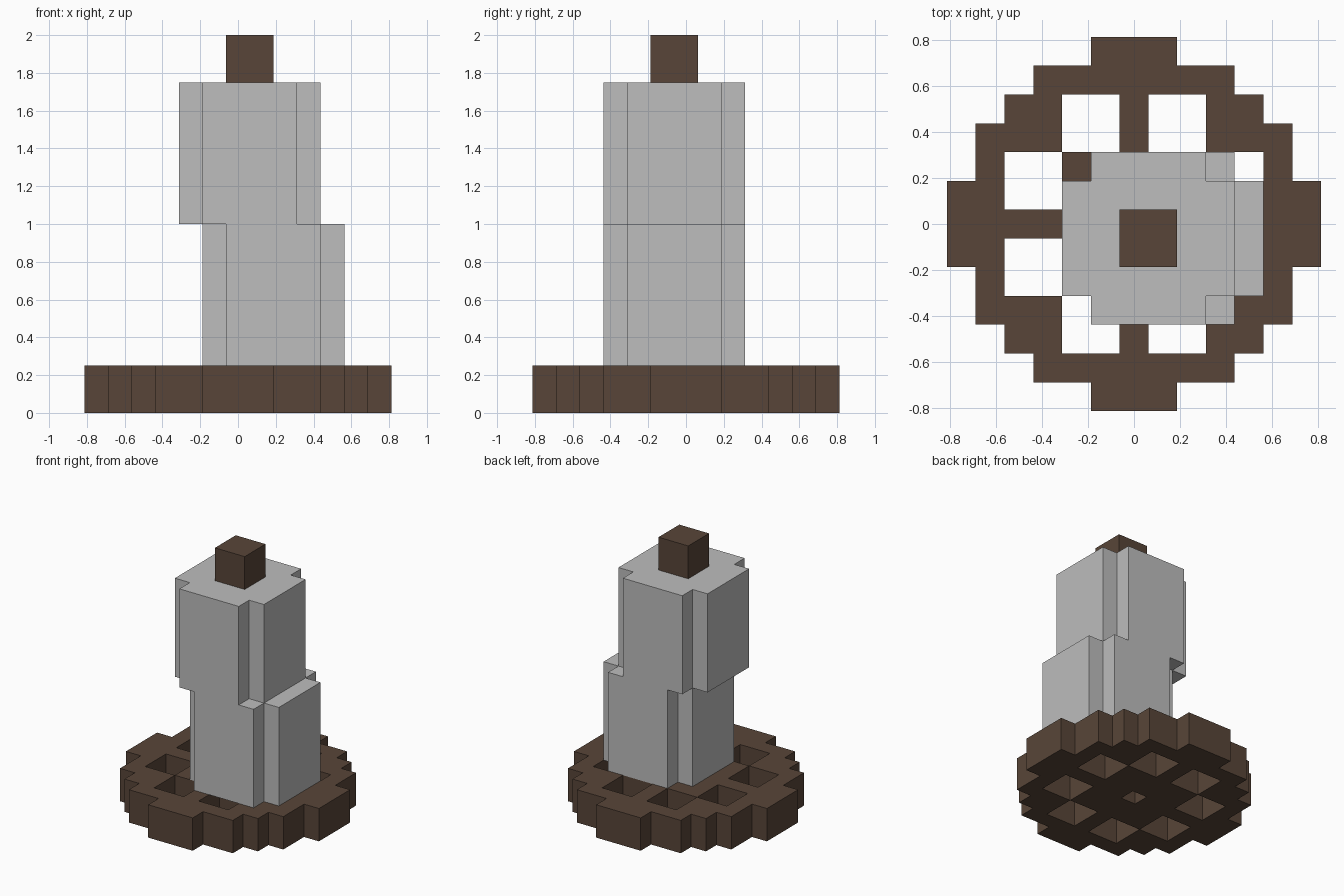
import bpy
import bmesh

CELL = 0.125  # the model sits on a square grid, cell (0, 0) centred on the origin

old = bpy.data.objects.get("Cube")
if old:
    bpy.data.objects.remove(old, do_unlink=True)


def make_material(name, rgb):
    mat = bpy.data.materials.new(name)
    mat.use_nodes = True
    color = (*rgb, 1.0)
    mat.diffuse_color = color
    mat.node_tree.nodes["Principled BSDF"].inputs["Base Color"].default_value = color
    return mat


def extrude_cells(name, cells, bottom, top, mat):
    """Lay one quad per grid cell, weld them and extrude the sheet upward."""
    bm = bmesh.new()
    for i, j in cells:
        corners = [(-0.5, -0.5), (0.5, -0.5), (0.5, 0.5), (-0.5, 0.5)]
        bm.faces.new([bm.verts.new(((i + a) * CELL, (j + b) * CELL, bottom))
                      for a, b in corners])
    bmesh.ops.remove_doubles(bm, verts=bm.verts, dist=0.001)
    result = bmesh.ops.extrude_face_region(bm, geom=bm.faces[:], use_keep_orig=True)
    raised = [v for v in result["geom"] if isinstance(v, bmesh.types.BMVert)]
    bmesh.ops.translate(bm, verts=raised, vec=(0, 0, top - bottom))
    bmesh.ops.recalc_face_normals(bm, faces=bm.faces)
    mesh = bpy.data.meshes.new(name)
    bm.to_mesh(mesh)
    bm.free()
    mesh.materials.append(mat)
    obj = bpy.data.objects.new(name, mesh)
    bpy.context.collection.objects.link(obj)
    return obj


def block(x0, y0, size, cut_corners=False):
    """Square of cells, optionally without its four corner cells."""
    ends = (0, size - 1)
    return [(x0 + a, y0 + b) for a in range(size) for b in range(size)
            if not (cut_corners and a in ends and b in ends)]


def is_opening(i, j):
    low, high = sorted((abs(i), abs(j)))
    return high == 0 or (low in (1, 2) and high in (3, 4))


brown = make_material("dark brown wood", (0.098, 0.060, 0.040))
gray = make_material("light gray stone", (0.51, 0.51, 0.51))

# Spoked wheel: stepped disc with eight openings and an axle hole
half_widths = [6, 6, 5, 5, 4, 3, 1]
wheel_cells = [(i, j) for j in range(-6, 7)
               for i in range(-half_widths[abs(j)], half_widths[abs(j)] + 1)
               if not is_opening(i, j)]
extrude_cells("wheel", wheel_cells, 0.0, 0.25, brown)

# Two offset column sections
extrude_cells("lower_column", block(-1, -3, 6, True), 0.25, 1.0, gray)
extrude_cells("upper_column", block(-2, -3, 6, True), 1.0, 1.75, gray)

# Peg on top
extrude_cells("top_peg", block(0, -1, 2), 1.75, 2.0, brown)
